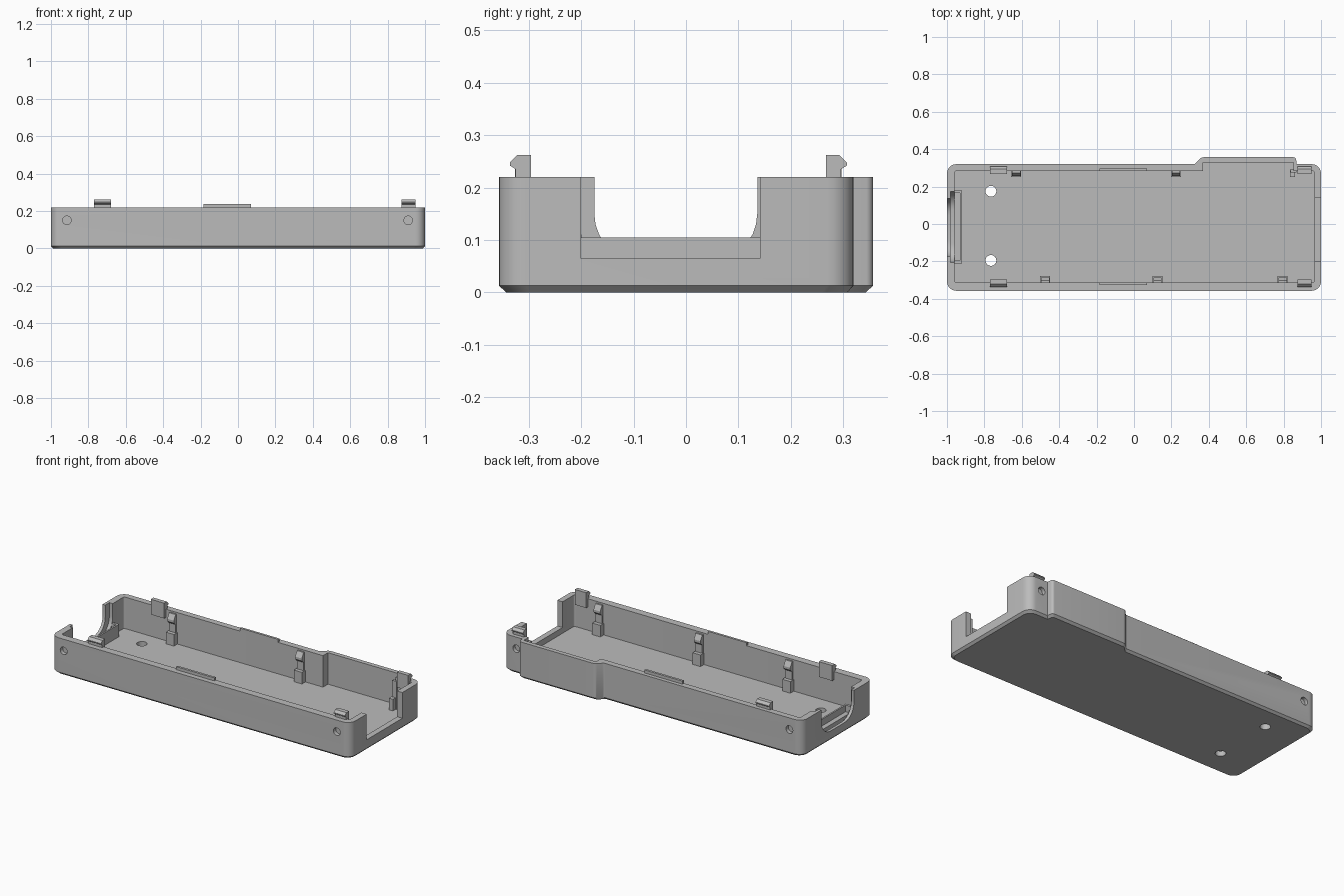
import bpy, bmesh, math
from mathutils import Vector

if "Cube" in bpy.data.objects:
    bpy.data.objects.remove(bpy.data.objects["Cube"])

grey = bpy.data.materials.new("matte grey")
grey.diffuse_color = (0.5, 0.5, 0.5, 1)
grey.use_nodes = True
grey.node_tree.nodes["Principled BSDF"].inputs["Base Color"].default_value = grey.diffuse_color
H, FLOOR = 0.22, 0.03


def prism(name, pts, a, b, axis, inset=None):
    """Extrude a 2D profile along an axis; inset gives a bottom chamfer."""
    put = {'x': lambda u, v, w: (w, u, v), 'y': lambda u, v, w: (u, w, v),
           'z': lambda u, v, w: (u, v, w)}[axis]
    levels = [(a, 1, 1), (b, 1, 1)]
    if inset:
        levels = [(a, 1 - inset, 1 - inset / 0.345), (a + inset, 1, 1), (b, 1, 1)]
    bm = bmesh.new()
    rings = [[bm.verts.new(put(u * su, v * sv, w)) for u, v in pts] for w, su, sv in levels]
    bm.faces.new(rings[0])
    bm.faces.new(rings[-1])
    n = len(pts)
    for lo, hi in zip(rings, rings[1:]):
        for i in range(n):
            j = (i + 1) % n
            bm.faces.new((lo[i], lo[j], hi[j], hi[i]))
    bmesh.ops.recalc_face_normals(bm, faces=bm.faces)
    me = bpy.data.meshes.new(name)
    bm.to_mesh(me)
    bm.free()
    me.materials.append(grey)
    ob = bpy.data.objects.new(name, me)
    bpy.context.collection.objects.link(ob)
    return ob


def box(name, x0, x1, y0, y1, z0, z1):
    return prism(name, [(x0, y0), (x1, y0), (x1, y1), (x0, y1)], z0, z1, 'z')


def circle(u, v, r, n=24):
    return [(u + r * math.cos(i * math.tau / n), v + r * math.sin(i * math.tau / n))
            for i in range(n)]


def rounded(corners, steps=7):
    """Polygon with a fillet radius per corner: (u, v, r)."""
    out = []
    for i, (u, v, r) in enumerate(corners):
        p = Vector((u, v))
        if r == 0:
            out.append((u, v))
            continue
        d0 = (Vector(corners[i - 1][:2]) - p).normalized()
        d1 = (Vector(corners[(i + 1) % len(corners)][:2]) - p).normalized()
        half = d0.angle(d1) / 2
        c = p + (d0 + d1).normalized() * r / math.sin(half)
        s, e = p + d0 * r / math.tan(half) - c, p + d1 * r / math.tan(half) - c
        for k in range(steps + 1):
            t = k / steps
            q = s.lerp(e, t)
            ang = s.angle(e)
            q = (s * math.sin((1 - t) * ang) + e * math.sin(t * ang)) / math.sin(ang)
            out.append(tuple(c + q))
    return out


# Tray body with a bulge on the back wall
R = 0.05
tray = prism("tray", rounded([
    (-1, -0.357, R), (1, -0.357, R), (1, 0.32, R), (0.87, 0.32, 0), (0.865, 0.357, 0.015),
    (0.36, 0.357, 0.03), (0.325, 0.32, 0.02), (-1, 0.32, R)]), 0, H, 'z', 0.013)

# Cutters: cavity, end openings, screw holes
cutters = [
    prism("cavity_cutter", rounded([
        (-0.96, -0.312, 0.01), (0.965, -0.312, 0.01), (0.965, 0.283, 0.01), (0.853, 0.283, 0),
        (0.853, 0.33, 0), (0.37, 0.33, 0), (0.37, 0.283, 0), (-0.96, 0.283, 0.01)]),
        FLOOR, 0.4, 'z'),
    box("right_notch_cutter", 0.9, 1.1, -0.2, 0.141, 0.065, 0.4),
    prism("left_opening_cutter", rounded(
        [(-0.175, 0.06, 0.09), (0.136, 0.06, 0.09), (0.136, 0.4, 0), (-0.175, 0.4, 0)]),
        -1.1, -0.9, 'x'),
    prism("left_groove_cutter", rounded(
        [(-0.205, 0.04, 0.1), (0.175, 0.04, 0.1), (0.175, 0.4, 0), (-0.205, 0.4, 0)]),
        -0.982, -0.9, 'x'),
]
for y in (0.175, -0.195):
    cutters.append(prism("floor_hole_cutter", circle(-0.765, y, 0.029), -0.1, 0.1, 'z'))
for x in (-0.915, 0.91):
    for y0, y1 in ((-0.4, -0.333), (0.298, 0.4)):
        cutters.append(prism("side_hole_cutter", circle(x, 0.15, 0.023), y0, y1, 'y'))
for c in cutters:
    m = tray.modifiers.new("cut", 'BOOLEAN')
    m.operation, m.solver, m.object = 'DIFFERENCE', 'EXACT', c
    bpy.context.view_layer.objects.active = tray
    bpy.ops.object.modifier_apply(modifier=m.name)
    bpy.data.objects.remove(c, do_unlink=True)
bpy.ops.object.select_all(action='DESELECT')
tray.select_set(True)
bpy.ops.object.shade_smooth_by_angle(angle=math.radians(30))

# Inner sill behind the left opening
box("left_sill", -0.96, -0.92, -0.21, 0.18, FLOOR - 0.005, 0.065)
for y0, y1 in ((-0.21, -0.195), (0.165, 0.18)):
    box("left_sill_end", -0.96, -0.92, y0, y1, FLOOR, 0.105)
box("left_sill_lip", -0.93, -0.92, -0.21, 0.18, 0.06, 0.105)

# Hooks, ridges and board catches: side -1 is the front wall, +1 the back wall
for side, wall in ((-1, -0.312), (1, 0.283)):
    def across(pts):
        return [(wall + side * d, z) for d, z in pts]

    hook = across([(-0.016, 0.17), (0, 0.17), (0, H - 0.002), (0.013, H - 0.002),
                   (0.013, 0.235), (0.024, 0.242), (0.024, 0.248), (0.01, 0.262),
                   (-0.016, 0.262)])
    for x0, x1 in ((-0.77, -0.68), (0.875, 0.95)):
        prism("lid_hook", hook, x0, x1, 'x')
    prism("lid_ridge", across([(0, H - 0.005), (0.014, H - 0.005), (0.014, 0.238),
                               (0, 0.238)]), -0.185, 0.07, 'x')
    for x in ((-0.475, 0.125, 0.795) if side < 0 else (-0.63, 0.225)):
        prism("catch_foot", across([(0.005, FLOOR - 0.005), (-0.033, FLOOR - 0.005),
                                    (-0.033, 0.1), (0.005, 0.1)]), x - 0.027, x + 0.027, 'x')
        prism("catch_arm", across([(0.005, 0.09), (-0.01, 0.09), (-0.01, 0.15), (-0.027, 0.165),
                                   (-0.027, 0.18), (-0.01, 0.21), (0.005, 0.21)]),
              x - 0.022, x + 0.022, 'x')

# Post and foot at the back right corner
box("corner_post", 0.838, 0.868, 0.275, 0.295, FLOOR, 0.2)
box("corner_foot", 0.833, 0.86, 0.25, 0.285, FLOOR - 0.005, 0.1)
